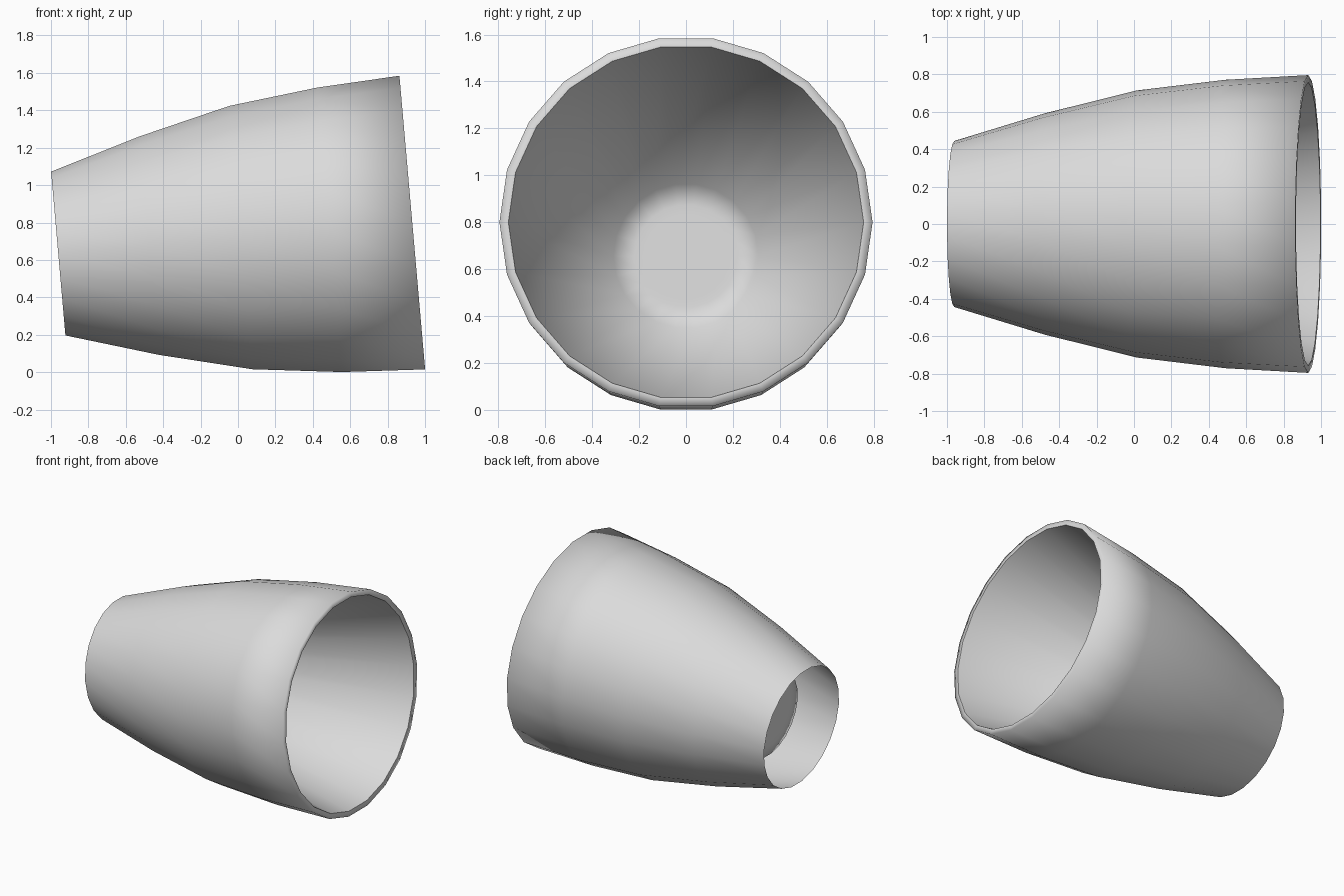
import bpy, bmesh
from math import cos, sin, tau, radians
from mathutils import Matrix

cube = bpy.data.objects.get("Cube")
if cube:
    bpy.data.objects.remove(cube, do_unlink=True)

SIDES = 22

# (distance along the axis, radius): outer wall from the open small end to the
# rim, then the conical inner wall back down to the bevelled floor
OUTER = [(0, 0.444), (0.487, 0.592), (0.98, 0.714), (1.455, 0.771), (1.9, 0.796)]
INNER = [(1.9, 0.758), (0.25, 0.31), (0.24, 0.22), (0.24, 0.18)]

grey = bpy.data.materials.new("light_grey")
grey.use_nodes = True
colour = (0.71, 0.71, 0.71, 1)
grey.diffuse_color = colour
grey.node_tree.nodes["Principled BSDF"].inputs["Base Color"].default_value = colour


def ring(bm, x, r):
    return [bm.verts.new((x, r * cos(tau * i / SIDES), r * sin(tau * i / SIDES)))
            for i in range(SIDES)]


# Cup shell: revolve the profile around the x axis
bm = bmesh.new()
rings = [ring(bm, x, r) for x, r in OUTER + INNER]
for a, b in zip(rings, rings[1:]):
    for i in range(SIDES):
        j = (i + 1) % SIDES
        bm.faces.new((a[i], a[j], b[j], b[i]))

# Floor of the cup, facing the large opening
floor = bm.faces.new(rings[-1])
bmesh.ops.recalc_face_normals(bm, faces=bm.faces)
if floor.normal.x < 0:
    bmesh.ops.reverse_faces(bm, faces=bm.faces)

# Smooth walls with a crisp inner rim
for f in bm.faces:
    f.smooth = True
inner_rim = rings[len(OUTER)]
for i in range(SIDES):
    bm.edges.get((inner_rim[i - 1], inner_rim[i])).smooth = False

# Lay the cup on its side with a slight tilt
tilt = Matrix.Translation((-0.961, 0, 0.634)) @ Matrix.Rotation(radians(-5), 4, 'Y')
bmesh.ops.transform(bm, matrix=tilt, verts=bm.verts)

mesh = bpy.data.meshes.new("tilted_cup")
bm.to_mesh(mesh)
bm.free()
mesh.materials.append(grey)
bpy.context.collection.objects.link(bpy.data.objects.new("tilted_cup", mesh))
